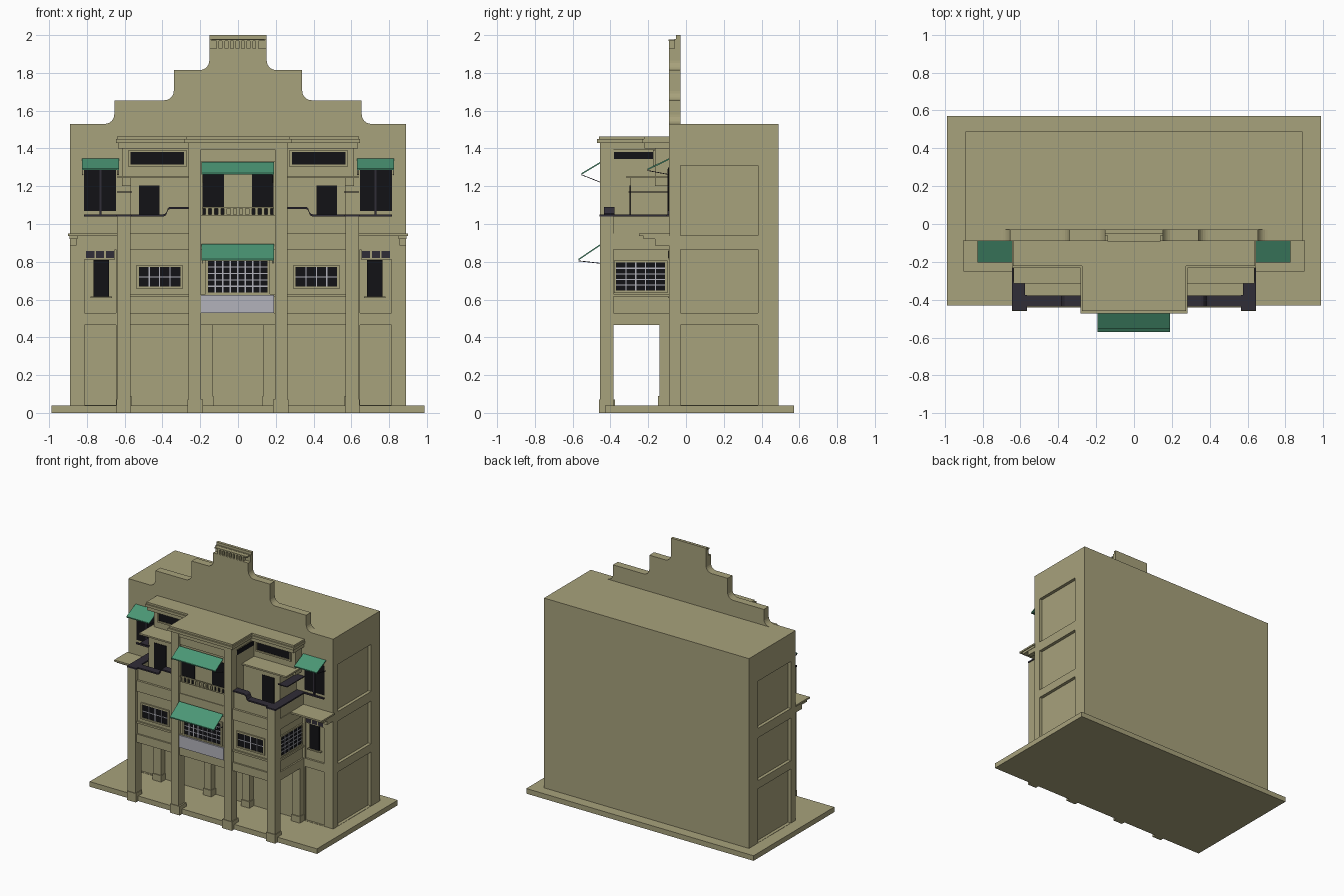
import bpy, bmesh, math


def material(name, c):
    m = bpy.data.materials.new(name)
    m.diffuse_color = (*c, 1)
    return m


SAND = material("sand", (0.39, 0.36, 0.20))
GREEN = material("green", (0.07, 0.31, 0.18))
BLACK = material("black", (0.006, 0.006, 0.008))
DARK = material("dark", (0.03, 0.026, 0.038))
SIGN = material("pale", (0.45, 0.45, 0.5))


def finish(name, bm, mat):
    bmesh.ops.recalc_face_normals(bm, faces=bm.faces)
    me = bpy.data.meshes.new(name)
    bm.to_mesh(me)
    bm.free()
    ob = bpy.data.objects.new(name, me)
    me.materials.append(mat)
    bpy.context.collection.objects.link(ob)
    return ob


def boxes(name, items, mat=SAND, mirror=False):
    """Each item: x0, x1, y0, y1, z0, z1."""
    bm = bmesh.new()
    if mirror:
        items = list(items) + [(-b, -a, *r) for a, b, *r in items]
    for x0, x1, y0, y1, z0, z1 in items:
        vs = bmesh.ops.create_cube(bm, size=1)["verts"]
        for v in vs:
            v.co = (x0 if v.co.x < 0 else x1, y0 if v.co.y < 0 else y1, z0 if v.co.z < 0 else z1)
    return finish(name, bm, mat)


def prism(name, pts, axis, a, b, mat=SAND, mirror=False):
    """Extrude a 2D outline along 'x' (points are y,z) or 'y' (points are x,z)."""
    bm = bmesh.new()
    for s in ((1, -1) if mirror else (1,)):
        rings = []
        for t in (a, b):
            rings.append([bm.verts.new((s * t, p, z) if axis == "x" else (s * p, t, z)) for p, z in pts])
        n = len(pts)
        bm.faces.new(rings[0])
        bm.faces.new(rings[1][::-1])
        for i in range(n):
            bm.faces.new((rings[0][i], rings[1][i], rings[1][(i + 1) % n], rings[0][(i + 1) % n]))
    return finish(name, bm, mat)


def window(name, u0, u1, z0, z1, cols, rows, plane, side=False, mirror=False, frame=0.012):
    """Dark pane, pale glazing bars and a sand frame; plane is the wall face."""
    def put(a, b, c, d, depth):
        return (plane - 0.005, plane + depth, a, b, c, d) if side else (a, b, plane - depth, plane + 0.005, c, d)
    boxes(name + "_pane", [put(u0, u1, z0, z1, 0.003)], BLACK, mirror)
    w = 0.003
    bars = [put(u0 + (u1 - u0) * i / cols - w, u0 + (u1 - u0) * i / cols + w, z0, z1, 0.007) for i in range(1, cols)]
    bars += [put(u0, u1, z0 + (z1 - z0) * i / rows - w, z0 + (z1 - z0) * i / rows + w, 0.006) for i in range(1, rows)]
    if bars:
        boxes(name + "_bars", bars, SIGN, mirror)
    f = frame
    boxes(name + "_frame", [put(u0 - f, u0, z0 - f, z1 + f, 0.01), put(u1, u1 + f, z0 - f, z1 + f, 0.01),
                            put(u0, u1, z0 - f, z0, 0.01), put(u0, u1, z1, z1 + f, 0.01)], SAND, mirror)


def awning(name, x0, x1, y0, z0, y1, z1, drop, mirror=False):
    t = 0.008
    prism(name, [(y0, z0), (y1, z1), (y1, z1 - t), (y0, z0 - t)], "x", x0, x1, GREEN, mirror)
    for i, x in enumerate((x0 + 0.003, x1 - 0.007)):
        prism(f"{name}_stay_{i}", [(y1, z1 - t), (y1, z1 - t - 0.004), (y0, drop), (y0, drop + 0.004)],
              "x", x, x + 0.004, DARK, mirror)


# Base slab and main block with recessed panels
boxes("base_slab", [(-0.987, 0.987, -0.43, 0.572, 0, 0.04)])
block = boxes("main_block", [(-0.89, 0.89, -0.09, 0.49, 0.04, 1.53)])
panels = [(0.865, 0.95, -0.03, 0.38, a, b) for a, b in ((0.042, 0.465), (0.53, 0.865), (0.94, 1.31))]
panels += [(0.645, 0.812, -0.15, -0.075, a, b) for a, b in ((0.042, 0.465), (0.53, 0.865))]
cutter = boxes("panel_cutter", panels, SAND, True)
cutter.hide_render = True
cutter.hide_set(True)
mod = block.modifiers.new("panels", "BOOLEAN")
mod.operation, mod.object, mod.solver = "DIFFERENCE", cutter, "EXACT"

# Stepped gable with concave corners
half = [(0.89, 1.53)]
for x, z, top in ((0.655, 1.53, 1.655), (0.34, 1.655, 1.815), (0.152, 1.815, 1.93)):
    r = 0.05
    for i in range(7):
        a = math.pi / 2 * i / 6
        half.append((x + r - r * math.sin(a), z + r - r * math.cos(a)))
    half.append((x, top))
prism("stepped_gable", half + [(-x, z) for x, z in half[::-1]], "y", -0.09, -0.03)
boxes("gable_top", [(-0.152, 0.152, -0.06, -0.03, 1.93, 1.98), (-0.152, 0.152, -0.052, -0.03, 1.98, 2.0)])
boxes("gable_balustrade", [(-0.14, 0.14, -0.092, -0.06, 1.968, 1.978)]
      + [(-0.136 + i * 0.0296 - 0.007, -0.136 + i * 0.0296 + 0.007, -0.09, -0.062, 1.93, 1.97) for i in range(10)][1:-1])

# Porch columns, bases and rear pilasters
boxes("columns", [(0.57, 0.64, -0.455, -0.385, 0, 1.04), (0.197, 0.262, -0.455, -0.385, 0, 1.43)], SAND, True)
boxes("column_bases", [(0.566, 0.644, -0.46, -0.38, 0, 0.07), (0.185, 0.268, -0.46, -0.375, 0, 0.07)], SAND, True)
boxes("rear_pilasters", [(0.135, 0.197, -0.14, -0.085, 0.04, 0.47), (0.57, 0.635, -0.14, -0.085, 0.04, 0.47)], SAND, True)
boxes("pilaster_bases", [(0.13, 0.202, -0.147, -0.085, 0.04, 0.09), (0.565, 0.64, -0.147, -0.085, 0.04, 0.09)], SAND, True)

# First floor body with raised bands
boxes("first_floor_body", [(-0.625, 0.625, -0.43, -0.085, 0.465, 0.95)])
boxes("first_floor_bands", [(-0.636, 0.636, -0.442, -0.085, a, b) for a, b in ((0.465, 0.53), (0.615, 0.63), (0.865, 0.95))])
window("wing_window", 0.305, 0.525, 0.668, 0.772, 4, 2, -0.43, mirror=True)
window("centre_window", -0.16, 0.157, 0.637, 0.805, 8, 5, -0.43)
window("side_window", -0.37, -0.11, 0.648, 0.795, 5, 5, 0.625, side=True, mirror=True)
boxes("sign_board", [(-0.195, 0.19, -0.453, -0.43, 0.53, 0.625)], SIGN)

# Balcony parapet with stepped dark coping
curve = [(0.262, 1.08), (0.355, 1.08)]
curve += [(0.355 + 0.02 * math.sin(a), 1.06 + 0.02 * math.cos(a)) for a in (0.5, 1.0, 1.5)]
curve += [(0.395 - 0.017 * math.cos(a), 1.057 - 0.017 * math.sin(a)) for a in (0.3, 0.9, 1.57)]
curve += [(0.575, 1.04)]
prism("front_parapet", curve + [(0.575, 0.94), (0.262, 0.94)], "y", -0.425, -0.39, SAND, True)
prism("front_coping", curve + [(x, z + 0.011) for x, z in curve[::-1]], "y", -0.435, -0.378, DARK, True)
boxes("side_parapet", [(0.59, 0.632, -0.39, -0.085, 0.94, 1.04)], SAND, True)
boxes("side_coping", [(0.575, 0.645, -0.38, -0.085, 1.04, 1.051), (0.565, 0.645, -0.457, -0.375, 1.04, 1.051)], DARK, True)

# Second floor: centre bay, set-back wings, lower rooms with canopies
boxes("centre_bay", [(-0.255, 0.255, -0.425, -0.085, 0.95, 1.40), (-0.2, 0.2, -0.437, -0.42, 0.95, 1.045),
                     (-0.2, 0.2, -0.437, -0.42, 1.33, 1.40)])
boxes("centre_bay_windows", [(0.075, 0.188, -0.43, -0.42, 1.045, 1.28)], BLACK, True)
boxes("centre_balustrade", [(-0.19, 0.19, -0.448, -0.438, 1.083, 1.091), (-0.19, 0.19, -0.448, -0.438, 1.045, 1.05)]
      + [(x - 0.008, x + 0.008, -0.447, -0.439, 1.045, 1.09) for x in [-0.165 + 0.033 * i for i in range(11)]])
boxes("bay_side_strip", [(0.25, 0.258, -0.38, -0.167, 1.345, 1.382)], BLACK, True)
boxes("wing_upper_wall", [(0.25, 0.615, -0.165, -0.085, 1.2, 1.40)], SAND, True)
window("wing_strip_window", 0.285, 0.568, 1.315, 1.38, 1, 1, -0.165, mirror=True)
boxes("wing_lower_room", [(0.25, 0.57, -0.295, -0.085, 0.95, 1.245)], SAND, True)
boxes("wing_door", [(0.415, 0.523, -0.298, -0.29, 1.0, 1.205)], BLACK, True)
boxes("wing_canopy", [(0.25, 0.638, -0.315, -0.085, 1.243, 1.255)], SAND, True)
boxes("wing_ledge", [(0.56, 0.64, -0.305, -0.085, 1.166, 1.173)], DARK, True)

# Flat roof with layered cornice
boxes("roof_cornice", [(-0.635, 0.635, -0.22, -0.085, 1.40, 1.435), (-0.645, 0.645, -0.232, -0.085, 1.43, 1.45),
                       (-0.64, 0.64, -0.222, -0.085, 1.45, 1.464), (-0.265, 0.265, -0.45, -0.085, 1.395, 1.435),
                       (-0.283, 0.283, -0.472, -0.085, 1.43, 1.45), (-0.275, 0.275, -0.46, -0.085, 1.45, 1.464)])

# Outer bays: upper windows, sills, ledges, doors and vents
boxes("outer_window", [(0.645, 0.724, -0.094, -0.085, 1.07, 1.30), (0.732, 0.815, -0.094, -0.085, 1.07, 1.30)], BLACK, True)
boxes("outer_window_mullion", [(0.722, 0.734, -0.098, -0.085, 1.05, 1.29)], DARK, True)
boxes("outer_sill", [(0.64, 0.815, -0.102, -0.085, 1.04, 1.051)], DARK, True)
boxes("outer_ledge", [(0.63, 0.9, -0.25, -0.085, 0.937, 0.95)], SAND, True)
boxes("ledge_bracket", [(0.855, 0.89, -0.165, -0.085, 0.885, 0.925), (0.85, 0.893, -0.225, -0.085, 0.92, 0.938)], SAND, True)
boxes("outer_door", [(0.682, 0.765, -0.085, -0.07, 0.617, 0.81)], BLACK, True)
boxes("outer_door_sill", [(0.668, 0.78, -0.095, -0.07, 0.607, 0.617)], SAND, True)
boxes("vent_frame", [(0.65, 0.812, -0.092, -0.07, 0.813, 0.865)], SAND, True)
boxes("vents", [(0.657 + i * 0.052, 0.7 + i * 0.052, -0.096, -0.085, 0.82, 0.858) for i in range(3)], DARK, True)

# Awnings
awning("lower_awning", -0.192, 0.19, -0.455, 0.893, -0.57, 0.815, 0.79)
awning("upper_awning", -0.192, 0.19, -0.455, 1.328, -0.552, 1.27, 1.22)
awning("outer_awning", 0.63, 0.827, -0.09, 1.348, -0.203, 1.293, 1.26, True)
